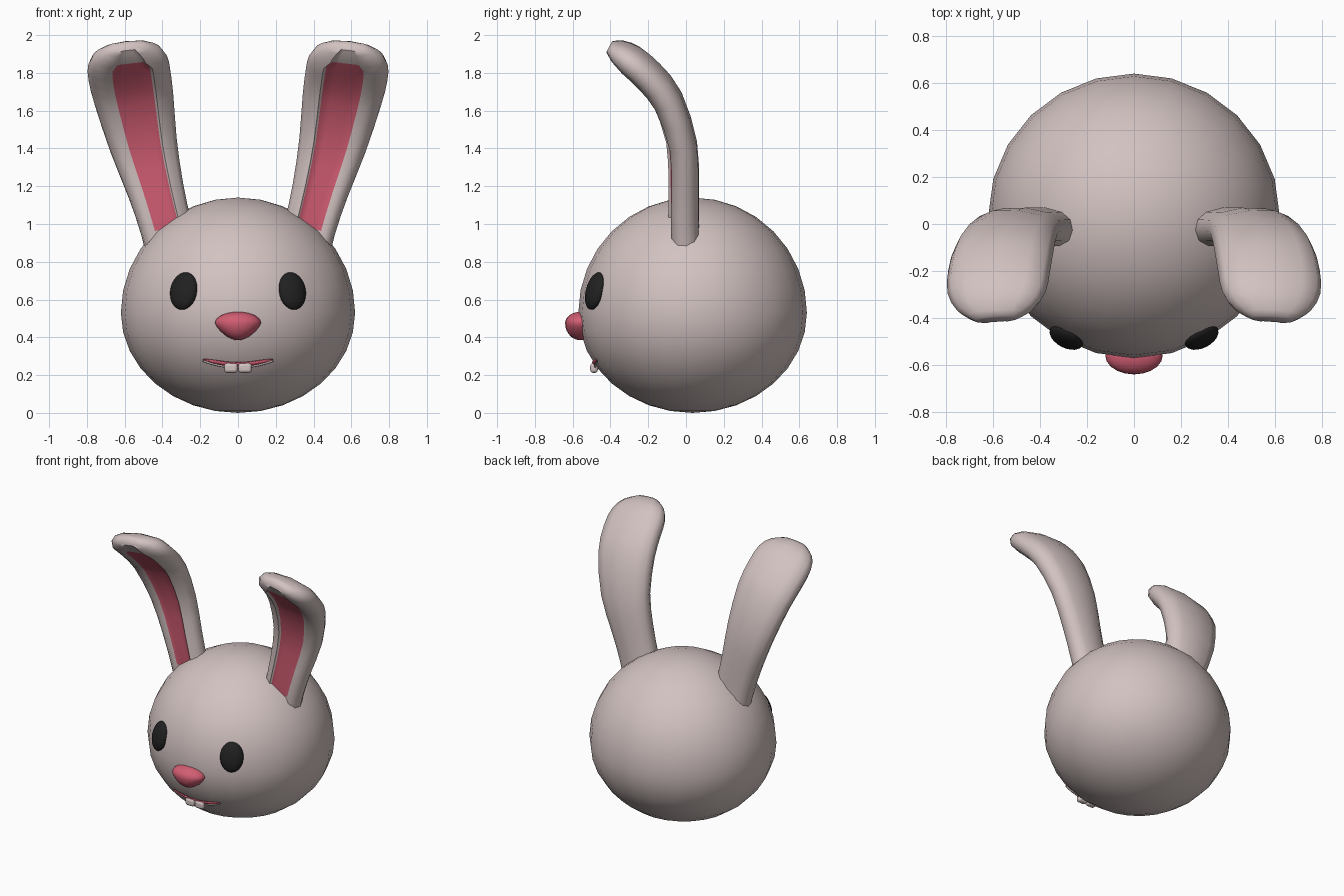
import bpy, bmesh, math
from mathutils import Vector, Matrix

if "Cube" in bpy.data.objects:
    bpy.data.objects.remove(bpy.data.objects["Cube"])


def material(name, r, g, b):
    m = bpy.data.materials.new(name)
    m.use_nodes = True
    m.diffuse_color = (r, g, b, 1)
    node = next(n for n in m.node_tree.nodes if n.type == 'BSDF_PRINCIPLED')
    node.inputs["Base Color"].default_value = (r, g, b, 1)
    node.inputs["Roughness"].default_value = 0.7
    return m


FUR = material("pale fur", 0.64, 0.54, 0.53)
PINK = material("rose pink", 0.64, 0.11, 0.17)
BLACK = material("eye black", 0.015, 0.015, 0.015)


def finish(name, bm, mats, mirror=False, angle=60):
    bmesh.ops.recalc_face_normals(bm, faces=bm.faces)
    mesh = bpy.data.meshes.new(name)
    bm.to_mesh(mesh)
    bm.free()
    for m in mats:
        mesh.materials.append(m)
    ob = bpy.data.objects.new(name, mesh)
    bpy.context.collection.objects.link(ob)
    bpy.ops.object.select_all(action='DESELECT')
    ob.select_set(True)
    bpy.context.view_layer.objects.active = ob
    bpy.ops.object.shade_smooth_by_angle(angle=math.radians(angle))
    if mirror:
        ob.modifiers.new("Mirror", 'MIRROR')
    return ob


# Head proportions: a sphere whose widest ring sits below the middle
RX, RY, CY, CZ, UP, DOWN = 0.62, 0.605, 0.035, 0.53, 0.61, 0.53


def head_front(x, z):
    rz = UP if z > CZ else DOWN
    return CY - RY * math.sqrt(1 - (x / RX) ** 2 - ((z - CZ) / rz) ** 2)


# Head
bm = bmesh.new()
bmesh.ops.create_uvsphere(bm, u_segments=24, v_segments=16, radius=1)
for v in bm.verts:
    x, y, z = v.co
    v.co = (RX * x, CY + RY * y, CZ + z * (UP if z > 0 else DOWN))
finish("head", bm, [FUR])

# Ears: stations of (x, y, z, half width, half thickness) from root to tip
STATIONS = [
    (.33, 0, .78, .14, .08), (.38, -.01, .98, .138, .08),
    (.435, -.01, 1.18, .15, .08), (.50, -.02, 1.42, .18, .08),
    (.55, -.10, 1.66, .21, .085), (.575, -.20, 1.79, .218, .085),
    (.585, -.29, 1.87, .21, .08), (.588, -.36, 1.915, .165, .06),
    (.588, -.405, 1.94, .09, .03)]


def smooth_stations(pts, steps):
    p = [Vector(q) for q in pts]
    out = []
    for i in range(len(p) - 1):
        a, b, c, d = p[max(i - 1, 0)], p[i], p[i + 1], p[min(i + 2, len(p) - 1)]
        for k in range(steps):
            t = k / steps
            out.append(0.5 * (2 * b + (c - a) * t + (2 * a - 5 * b + 4 * c - d) * t * t
                              + (3 * b - a - 3 * c + d) * t ** 3))
    return out + [p[-1]]


def ear_section(p):
    # Front panel, raised rim, rounded back
    panel = [(p * k / 2 - 0.06, 0.8) for k in range(-2, 3)]
    side = [(p + 0.12, 0.95), (0.9, 0.62), (1, 0.05), (0.9, -0.5), (0.6, -0.85)]
    return panel + side + [(0, -1)] + [(-u, v) for u, v in reversed(side)]


rows = smooth_stations(STATIONS, 2)
FIRST, LAST = 2, 13
bm = bmesh.new()
rings = []
for i, r in enumerate(rows):
    centre = Vector(r[:3])
    tangent = (Vector(rows[min(i + 1, len(rows) - 1)][:3])
               - Vector(rows[max(i - 1, 0)][:3])).normalized()
    side = Vector((1, 0.09, -0.2))
    side = (side - tangent * side.dot(tangent)).normalized()
    front = side.cross(tangent)
    p = 0.36 if i >= LAST else 0.47
    rings.append([bm.verts.new(centre + side * u * r[3] + front * v * r[4])
                  for u, v in ear_section(p)])
for i in range(len(rings) - 1):
    a, b = rings[i], rings[i + 1]
    n = len(a)
    for j in range(n):
        f = bm.faces.new((a[j], a[(j + 1) % n], b[(j + 1) % n], b[j]))
        f.material_index = int(j < 4 and FIRST <= i < LAST)
bm.faces.new(rings[-1])
bm.faces.new(rings[0])
finish("ears", bm, [FUR, PINK], mirror=True)

# Eyes: flattened ovals following the face
bm = bmesh.new()
place = (Matrix.Translation((0.287, head_front(0.287, 0.645) + 0.008, 0.645))
         @ Matrix.Rotation(math.radians(27), 4, 'Z')
         @ Matrix.Rotation(math.radians(-15), 4, 'X')
         @ Matrix.Diagonal((0.078, 0.04, 0.102, 1)))
bmesh.ops.create_uvsphere(bm, u_segments=20, v_segments=14, radius=1, matrix=place)
finish("eyes", bm, [BLACK], mirror=True)

# Nose: rounded triangle, narrowing downwards
bm = bmesh.new()
bmesh.ops.create_uvsphere(bm, u_segments=20, v_segments=14, radius=1)
for v in bm.verts:
    x, y, z = v.co
    taper = 1 + 0.3 * min(z, 0)
    v.co = (0.122 * x * taper, -0.56 + 0.08 * y, 0.475 + z * (0.06 if z > 0 else 0.09))
finish("nose", bm, [PINK])

# Mouth: thin crescent plate with a pale lower lip
HALF, COUNT = 0.185, 16
bm = bmesh.new()
lip_points, previous = [], None
for k in range(COUNT + 1):
    t = 2 * k / COUNT - 1
    x, low = HALF * t, 0.245 + 0.035 * t * t
    high = low + 0.003 + 0.018 * (1 - t ** 4)
    pair = [bm.verts.new((x, head_front(x, z) - 0.006, z)) for z in (low, high)]
    lip_points.append(pair[0].co.copy())
    if previous:
        bm.faces.new((previous[0], pair[0], pair[1], previous[1]))
    previous = pair
mouth = finish("mouth", bm, [PINK])
thick = mouth.modifiers.new("Thickness", 'SOLIDIFY')
thick.thickness = 0.008
thick.offset = 0

curve = bpy.data.curves.new("lower_lip", 'CURVE')
curve.dimensions = '3D'
curve.bevel_depth = 0.006
curve.bevel_resolution = 2
spline = curve.splines.new('POLY')
spline.points.add(len(lip_points) - 1)
for point, co in zip(spline.points, lip_points):
    point.co = (co.x, co.y, co.z - 0.004, 1)
curve.materials.append(FUR)
bpy.context.collection.objects.link(bpy.data.objects.new("lower_lip", curve))

# Two front teeth
bm = bmesh.new()
bmesh.ops.create_cube(bm, size=2, matrix=Matrix.Translation((0.037, -0.487, 0.238))
                      @ Matrix.Diagonal((0.035, 0.02, 0.026, 1)))
teeth = finish("teeth", bm, [FUR], mirror=True)
bevel = teeth.modifiers.new("Rounding", 'BEVEL')
bevel.width = 0.015
bevel.segments = 3
